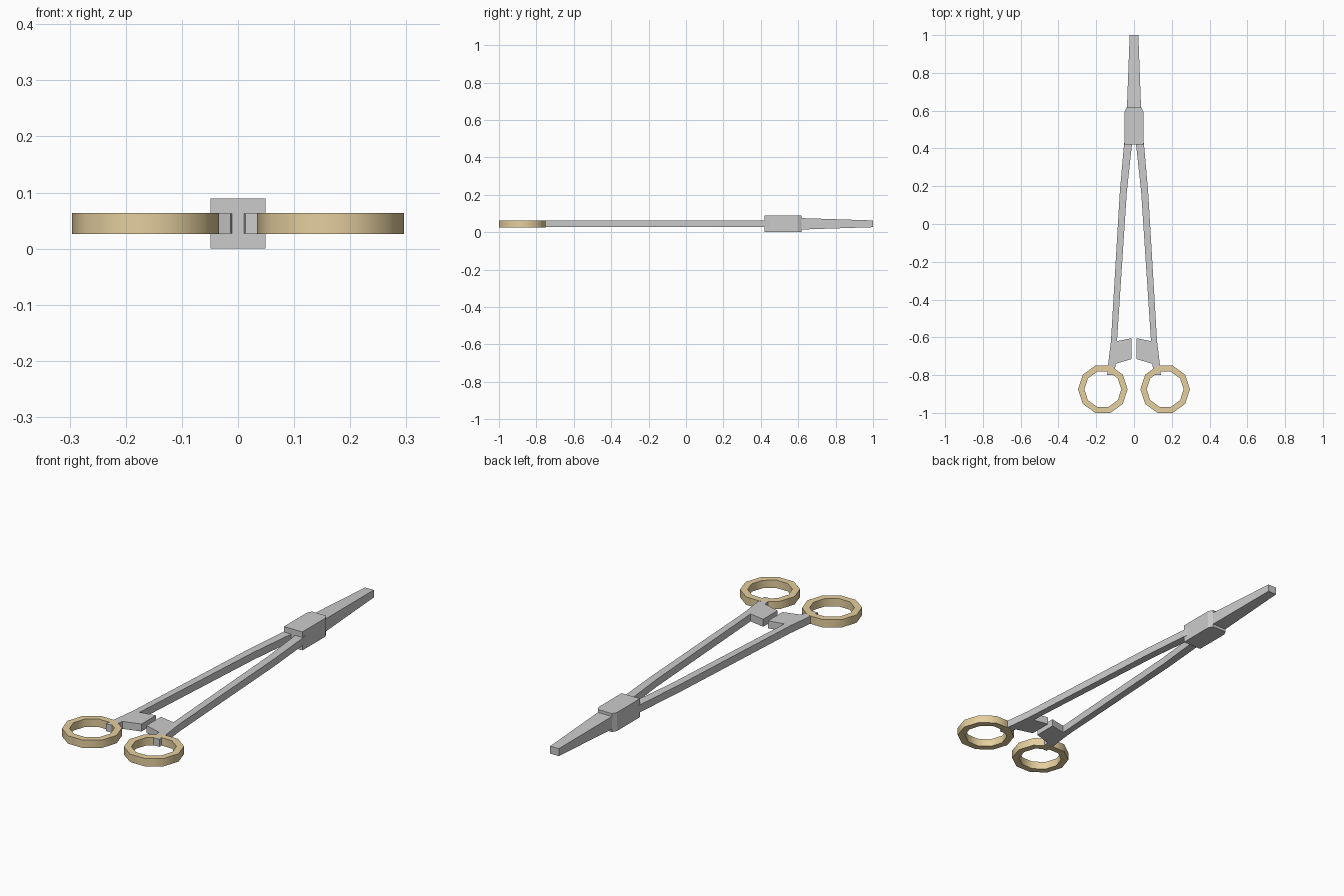
import bpy, bmesh, math

if "Cube" in bpy.data.objects:
    bpy.data.objects.remove(bpy.data.objects["Cube"])

MID = 0.045  # height of the central plane


def finish(name, bm, mirror=False):
    bmesh.ops.recalc_face_normals(bm, faces=bm.faces)
    me = bpy.data.meshes.new(name)
    bm.to_mesh(me)
    bm.free()
    ob = bpy.data.objects.new(name, me)
    bpy.context.collection.objects.link(ob)
    if mirror:
        mod = ob.modifiers.new("mirror", 'MIRROR')
        mod.use_mirror_merge = False
    return ob


def slab(name, outline, mirror=False):
    """Outline points are (x, y, half thickness)."""
    bm = bmesh.new()
    top = [bm.verts.new((x, y, MID + h)) for x, y, h in outline]
    low = [bm.verts.new((x, y, MID - h)) for x, y, h in outline]
    bm.faces.new(top)
    bm.faces.new(low[::-1])
    n = len(outline)
    for i in range(n):
        j = (i + 1) % n
        bm.faces.new((top[i], low[i], low[j], top[j]))
    return finish(name, bm, mirror)


# handle arms with inward ratchet tabs
arm = [(0.046, 0.47), (0.053, 0.42), (0.075, 0.17), (0.122, -0.62),
       (0.139, -0.76), (0.142, -0.80), (0.105, -0.80), (0.097, -0.74),
       (0.013, -0.715), (0.013, -0.605), (0.09, -0.62),
       (0.038, 0.17), (0.011, 0.42), (0.006, 0.47)]
slab("handle_arms", [(x, y, 0.018) for x, y in arm], mirror=True)

# box joint with chamfered front corners
joint = [(0.049, 0.42), (0.049, 0.595), (0.038, 0.617)]
joint += [(-x, y) for x, y in reversed(joint)]
slab("box_joint", [(x, y, 0.0445) for x, y in joint])

# tapered jaws meeting on the centre line
slab("jaws", [(0, 0.60, 0.031), (0.038, 0.60, 0.031),
              (0.023, 1.0, 0.018), (0, 1.0, 0.018)], mirror=True)

# ten-sided finger rings
bm = bmesh.new()
SIDES = 10
loops = []
for r, z in [(0.131, -0.019), (0.131, 0.019), (0.098, 0.019), (0.098, -0.019)]:
    loops.append([bm.verts.new((0.165 + r * math.cos(a), -0.875 + r * math.sin(a), MID + z))
                  for a in (2 * math.pi * i / SIDES for i in range(SIDES))])
for k in range(4):
    a, b = loops[k], loops[(k + 1) % 4]
    for i in range(SIDES):
        j = (i + 1) % SIDES
        bm.faces.new((a[i], a[j], b[j], b[i]))
rings = finish("finger_rings", bm, mirror=True)
gold = bpy.data.materials.new("gold")
gold.diffuse_color = (0.78, 0.62, 0.34, 1)
gold.use_nodes = True
gold.node_tree.nodes["Principled BSDF"].inputs["Base Color"].default_value = gold.diffuse_color
rings.data.materials.append(gold)
bpy.context.view_layer.objects.active = rings
rings.select_set(True)
bpy.ops.object.shade_smooth_by_angle(angle=math.radians(40))
